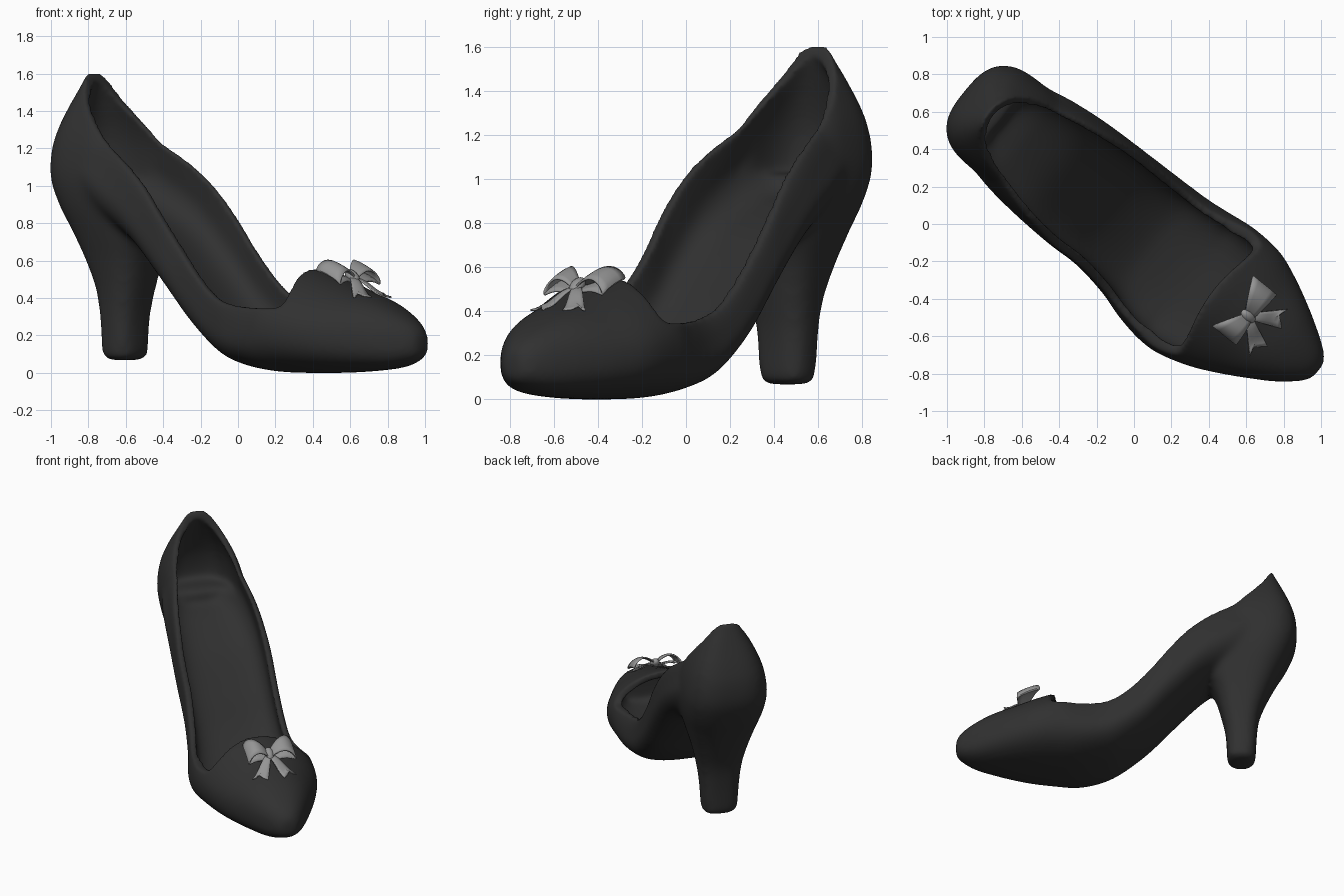
import bpy, bmesh, math
from mathutils import Vector

if "Cube" in bpy.data.objects:
    bpy.data.objects.remove(bpy.data.objects["Cube"])

ANGLE = math.radians(-38.9)
CA, SA = math.cos(ANGLE), math.sin(ANGLE)


def place(s, t, z):
    """Shoe frame (s to the toe, t to the side) to world."""
    return Vector((CA * s - SA * t, SA * s + CA * t, z))


def material(name, value):
    m = bpy.data.materials.new(name)
    m.use_nodes = True
    m.diffuse_color = (value, value, value, 1)
    bsdf = m.node_tree.nodes["Principled BSDF"]
    bsdf.inputs["Base Color"].default_value = (value, value, value, 1)
    bsdf.inputs["Roughness"].default_value = 0.6
    return m


BLACK = material("black leather", 0.03)
GREY = material("grey ribbon", 0.3)


def finish(name, bm, mat):
    bmesh.ops.recalc_face_normals(bm, faces=bm.faces)
    me = bpy.data.meshes.new(name)
    bm.to_mesh(me)
    bm.free()
    me.materials.append(mat)
    ob = bpy.data.objects.new(name, me)
    bpy.context.collection.objects.link(ob)
    return ob


def loft(name, rings, mat=BLACK, solid=True):
    """Skin over rings; solid closes the rings and caps the ends."""
    bm = bmesh.new()
    vs = [[bm.verts.new(place(*p)) for p in r] for r in rings]
    n = len(rings[0])
    for a, b in zip(vs, vs[1:]):
        for i in range(n if solid else n - 1):
            j = (i + 1) % n
            bm.faces.new((a[i], a[j], b[j], b[i]))
    if solid:
        bm.faces.new(vs[0])
        bm.faces.new(vs[-1])
    return finish(name, bm, mat)


def resample(rows, steps=6):
    """Catmull-Rom through table rows."""
    out = []
    for i in range(len(rows) - 1):
        a, b, c, d = (rows[min(max(i + k, 0), len(rows) - 1)] for k in (-1, 0, 1, 2))
        for j in range(steps):
            u = j / steps
            out.append([0.5 * (2 * q + (r - p) * u + (2 * p - 5 * q + 4 * r - w) * u * u
                               + (3 * q - p - 3 * r + w) * u ** 3)
                        for p, q, r, w in zip(a, b, c, d)])
    return out + [list(rows[-1])]


def spow(v, e):
    return math.copysign(abs(v) ** e, v)


def section(s, right, left, zb, zt, kr, kl, ntop, nbot=2.6, lift=0, count=56):
    """Upright cross-section: rounded below, each side leaning to its share above."""
    mid, half = (left + right) / 2, (left - right) / 2
    zm = zb + 0.45 * (zt - zb)
    pts = []
    for i in range(count):
        a = 2 * math.pi * (i + 0.5) / count
        e = 2 / (ntop if math.sin(a) > 0 else nbot)
        c, v = spow(math.cos(a), e), spow(math.sin(a), e)
        c *= 1 - (1 - (kl if c > 0 else kr)) * max(v, 0) ** 1.5
        z = zm + v * (zt - zm if v > 0 else zm - zb)
        pts.append((s, mid + half * c, z + (lift if v > .9 else 0)))
    return pts


# station, right, left, bottom, top, right and left top share, top squareness
BODY = resample([
    (-.95, -.25, .2, .90, 1.62, .35, .3, 8), (-.85, -.31, .26, .85, 1.46, .42, .38, 10),
    (-.72, -.345, .3, .80, 1.32, .55, .57, 10), (-.5, -.365, .33, .66, 1.16, .82, .73, 10),
    (-.28, -.37, .34, .43, .94, .96, .85, 10), (-.1, -.365, .345, .23, .71, .96, .84, 10),
    (.1, -.395, .35, .08, .51, .95, .81, 8), (.25, -.44, .357, .03, .44, .9, .8, 7),
    (.4, -.465, .375, .005, .47, .87, .8, 4), (.53, -.46, .387, 0, .56, .86, .84, 2.3),
    (.7, -.41, .375, 0, .51, .9, .9, 2), (.85, -.34, .32, .005, .45, .95, .95, 2),
    (1.0, -.255, .245, .015, .395, 1, 1, 2.2), (1.12, -.18, .175, .03, .335, 1, 1, 2.4),
    (1.21, -.105, .115, .06, .275, 1, 1, 2.4), (1.26, -.05, .065, .09, .22, 1, 1, 2)])

# height, back, front, half width
HEEL = resample([
    (.068, -.85, -.67, .11), (.1, -.86, -.66, .125), (.3, -.87, -.65, .14),
    (.45, -.89, -.62, .16), (.6, -.945, -.58, .195), (.75, -1.015, -.52, .24),
    (.9, -1.095, -.52, .28), (1.05, -1.148, -.55, .295), (1.2, -1.145, -.6, .275),
    (1.32, -1.11, -.68, .235), (1.45, -1.055, -.75, .17), (1.55, -1.01, -.78, .115),
    (1.68, -.95, -.8, .065)])


def slab(z, back, front, half, count=48):
    """Level cross-section of the heel."""
    mid, r = (back + front) / 2, (front - back) / 2
    return [(mid + r * spow(math.cos(a), .68), -.02 + half * spow(math.sin(a), .68), z)
            for a in (2 * math.pi * i / count for i in range(count))]


def modify(ob, kind, **kw):
    bpy.context.view_layer.objects.active = ob
    m = ob.modifiers.new(kind.lower(), kind)
    for key, val in kw.items():
        setattr(m, key, val)
    bpy.ops.object.modifier_apply(modifier=m.name)


def combine(ob, other, operation):
    modify(ob, 'BOOLEAN', object=other, operation=operation, solver='EXACT')
    bpy.data.objects.remove(other)


def soften(ob, size, rounds):
    modify(ob, 'REMESH', mode='VOXEL', voxel_size=size)
    modify(ob, 'SMOOTH', factor=.5, iterations=rounds)


# outer body blended with the heel
shoe = loft("shoe", [section(*r) for r in BODY])
combine(shoe, loft("heel", [slab(*r) for r in HEEL]), 'UNION')
soften(shoe, .022, 12)

# inner cavity blended with the heel cup, thinning the wall toward the rim
rings = []
for s, a, b, zb, zt, kr, kl, n in BODY:
    if -.9 < s < .4:
        rings.append(section(s, a + .06, b - .06, zb + .07, zt + .02, kr + .05, kl + .05, 20, 3, .2))
    elif .4 <= s < 1.1:
        rings.append(section(s, a + .06, b - .06, zb + .07, zt - .05, kr, kl, n, 3))
cavity = loft("cavity", rings)
cup = [slab(z, a + .055, f + .1, max(h - .05, .03)) for z, a, f, h in HEEL if z > 1]
combine(cavity, loft("heel_cup", cup), 'UNION')
soften(cavity, .022, 10)

# everything above the topline, swept across with a tongue curve at the vamp
TOPLINE = [(-1.4, 1.605), (-.98, 1.605)] + resample([
    (-.96, 1.59), (-.89, 1.44), (-.72, 1.25), (-.6, 1.165), (-.48, 1.08), (-.37, .98),
    (-.24, .82), (-.11, .65), (.015, .51), (.14, .41), (.28, .36), (.42, .345),
    (.5, .355), (.535, .41), (.55, .5), (.555, .7)], 4) + [(.56, 2.2), (-1.4, 2.2)]
rings = []
for i in range(25):
    t = (i / 12 - 1) * .6
    bend = .68 * min(t * t, .2)
    rings.append([(s + bend * min(max((s - .2) / .3, 0), 1), t, z) for s, z in TOPLINE])
above = loft("above_topline", rings)

for cutter in (cavity, above):
    combine(shoe, cutter, 'DIFFERENCE')
soften(shoe, .0125, 7)
shoe.data.materials.clear()
shoe.data.materials.append(BLACK)
shoe.data.polygons.foreach_set("use_smooth", [True] * len(shoe.data.polygons))

# bow lying on the slope of the vamp
KS, KZ, SLOPE = .785, .51, .45
ACROSS = (-1, -.5, 0, .5, 1)
parts = []
for side, word in ((1, "left"), (-1, "right")):
    loop = []
    for i in range(25):
        u = 2 * math.pi * i / 24
        out = (1 - math.cos(u)) / 2
        w = .026 + .055 * out ** .8
        z = KZ + .028 * math.sin(u) + .075 * out - .085 * out ** 3
        ds = [w * q - .035 * out for q in ACROSS]
        loop.append([(KS + d, side * (.01 + .16 * out) + .012 * out, z - SLOPE * d + .01 * out * (1 - q * q))
                     for d, q in zip(ds, ACROSS)])
    parts.append(loft("bow_loop_" + word, loop, GREY, False))
    tail = []
    for i in range(9):
        u = i / 8
        w = .016 + .034 * u
        tail.append([(KS + .16 * u - .035 * u ** 4 * (1 - abs(q)) - side * w * q * .4,
                      side * .11 * u + w * q,
                      KZ - .095 * u + .01 * math.sin(6 * u) + .012 * u * math.cos(4 * q))
                     for q in ACROSS])
    parts.append(loft("bow_tail_" + word, tail, GREY, False))
for ob in parts:
    m = ob.modifiers.new("thickness", 'SOLIDIFY')
    m.thickness = .009
    m.offset = 0

bm = bmesh.new()
bmesh.ops.create_uvsphere(bm, u_segments=20, v_segments=12, radius=1)
for v in bm.verts:
    v.co = place(KS + .045 * v.co.x, .032 * v.co.y, KZ + .005 + .034 * v.co.z - SLOPE * .045 * v.co.x)
parts.append(finish("bow_knot", bm, GREY))

bpy.ops.object.select_all(action='DESELECT')
for ob in parts:
    ob.select_set(True)
bpy.context.view_layer.objects.active = parts[0]
bpy.ops.object.shade_smooth_by_angle(angle=math.radians(40))
